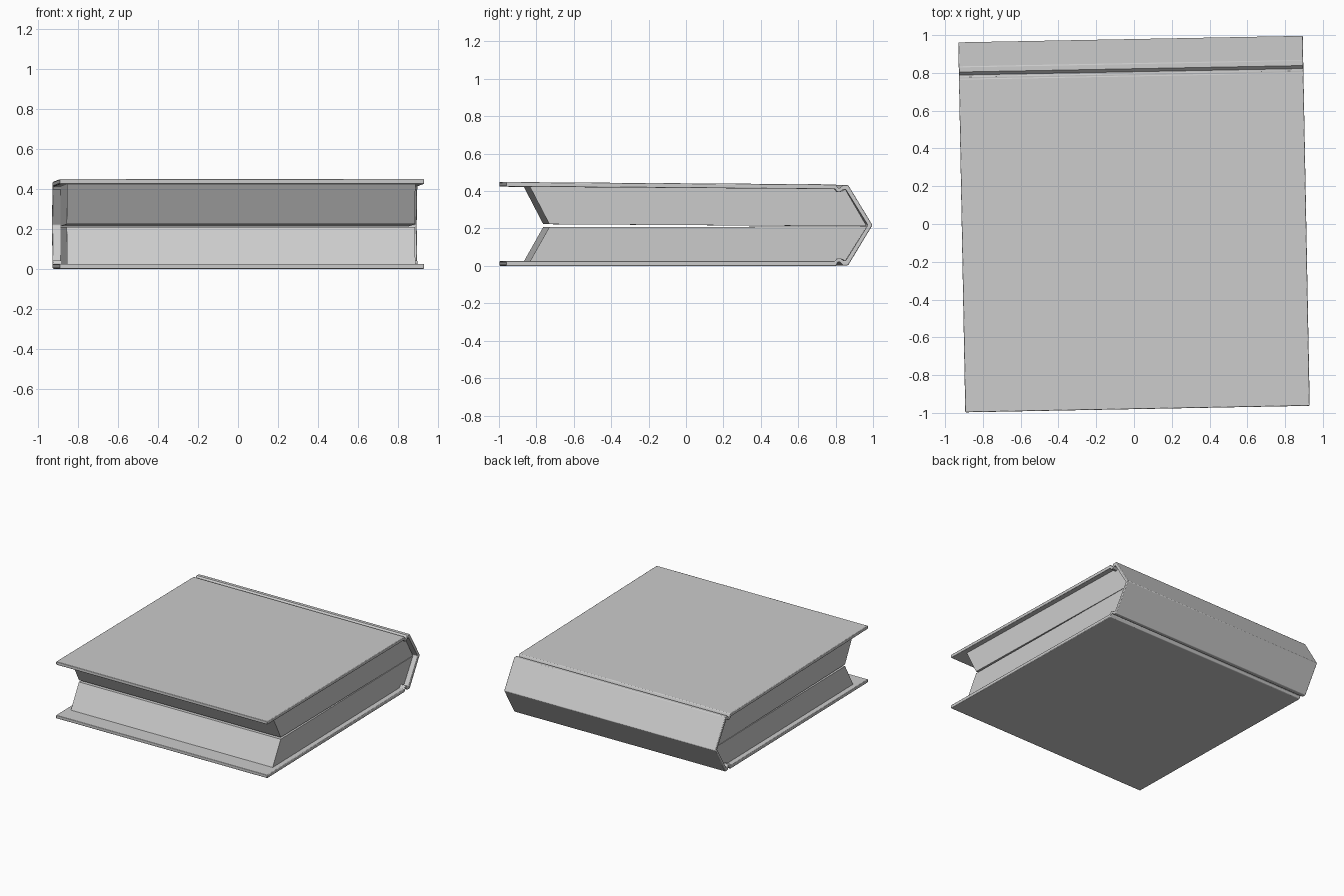
import bpy, bmesh, math

if "Cube" in bpy.data.objects:
    bpy.data.objects.remove(bpy.data.objects["Cube"])

TURN = math.radians(1.08)


def extrude_profile(name, profile, half_width, bevel=0.0):
    """Extrude a closed (y, z) profile along x, centred on x = 0."""
    bm = bmesh.new()
    face = bm.faces.new([bm.verts.new((-half_width, y, z)) for y, z in profile])
    new = bmesh.ops.extrude_face_region(bm, geom=[face])["geom"]
    bmesh.ops.translate(bm, vec=(2 * half_width, 0, 0),
                        verts=[v for v in new if isinstance(v, bmesh.types.BMVert)])
    bmesh.ops.recalc_face_normals(bm, faces=bm.faces)
    mesh = bpy.data.meshes.new(name)
    bm.to_mesh(mesh)
    bm.free()
    obj = bpy.data.objects.new(name, mesh)
    bpy.context.collection.objects.link(obj)
    obj.rotation_euler.z = TURN
    if bevel:
        mod = obj.modifiers.new("soft_edges", "BEVEL")
        mod.width = bevel
        mod.segments = 2
        mod.limit_method = "ANGLE"
        mod.angle_limit = math.radians(50)
    bpy.ops.object.select_all(action="DESELECT")
    obj.select_set(True)
    bpy.context.view_layer.objects.active = obj
    bpy.ops.object.shade_smooth_by_angle(angle=math.radians(30))
    return obj


# Lower half of the cover: board, hinge groove, slanted spine
MID = 0.218
outer = [(-0.98, 0.0), (0.785, 0.0), (0.795, 0.02), (0.806, 0.02),
         (0.822, 0.003), (0.85, 0.003)]
inner = [(0.837, 0.028), (0.824, 0.028), (0.808, 0.042), (0.79, 0.042),
         (0.78, 0.025), (-0.98, 0.025)]


def flip(points):
    """Mirror to the upper board, which rises slightly toward the front."""
    return [(y, 0.4355 - z + 0.013 * (0.85 - y) / 1.83) for y, z in reversed(points)]


# Cover: one C-shaped strip wrapping both boards and the spine
cover = outer + [(0.98, MID)] + flip(outer) + flip(inner) + [(0.955, MID)] + inner
extrude_profile("cover", cover, 0.912, bevel=0.004)

# Two page blocks meeting at a V-shaped fore edge and a pointed back
extrude_profile("lower_pages", [(-0.853, 0.02), (0.775, 0.02), (0.79, 0.04), (0.81, 0.04),
                                (0.835, 0.026), (0.95, 0.21), (-0.747, 0.208)], 0.871)
extrude_profile("upper_pages", [(-0.853, 0.427), (0.775, 0.414), (0.79, 0.396), (0.81, 0.396),
                                (0.835, 0.41), (0.95, 0.212), (-0.747, 0.223)], 0.871)
